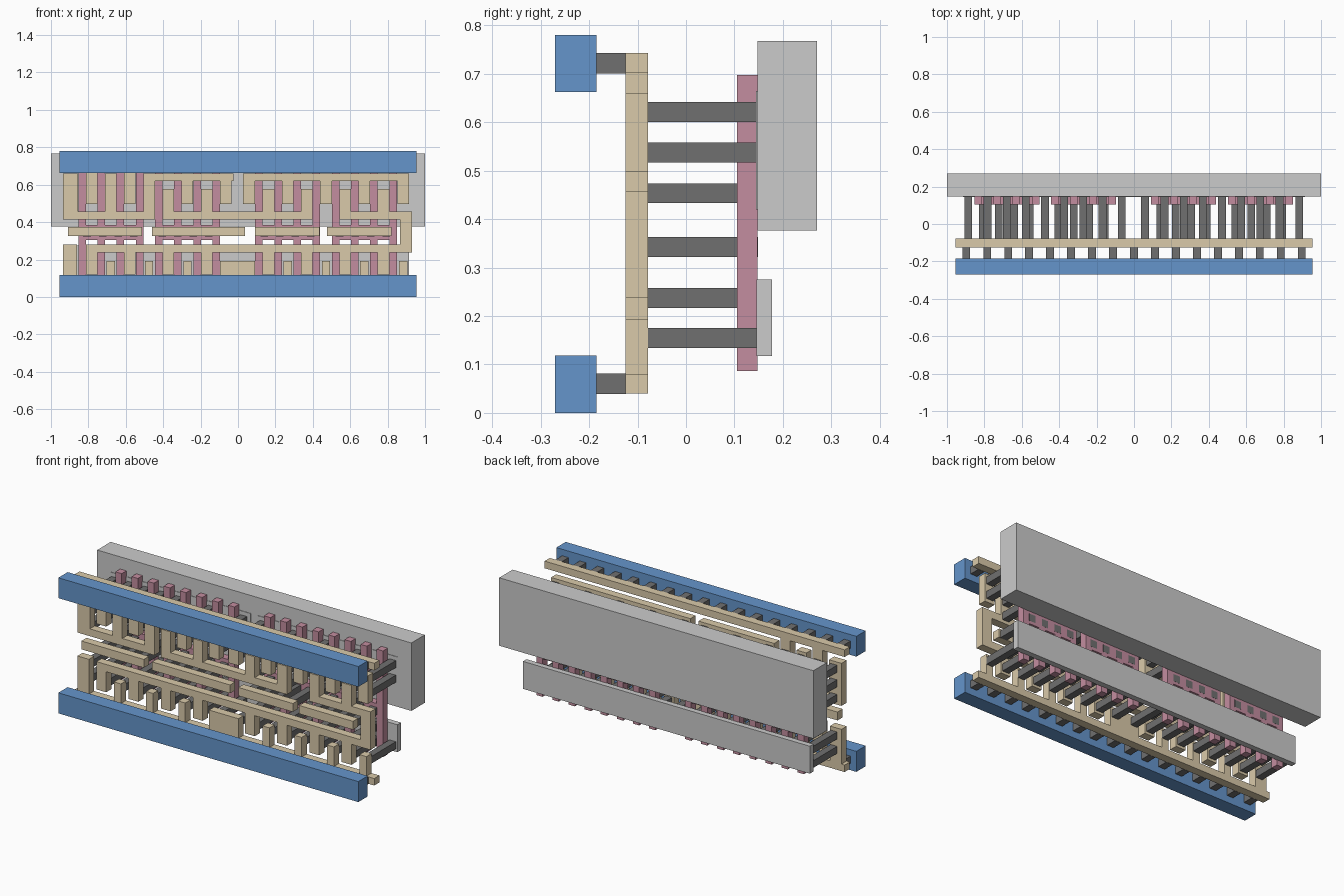
import bpy, bmesh
from mathutils import Matrix, Vector

if "Cube" in bpy.data.objects:
    bpy.data.objects.remove(bpy.data.objects["Cube"])


def material(name, rgb):
    m = bpy.data.materials.new(name)
    m.diffuse_color = (*rgb, 1)
    m.use_nodes = True
    m.node_tree.nodes["Principled BSDF"].inputs["Base Color"].default_value = m.diffuse_color
    return m


BLUE = material("blue_metal", (0.13, 0.30, 0.60))
TAN = material("tan_metal", (0.70, 0.59, 0.40))
PINK = material("pink_gate", (0.55, 0.27, 0.35))
DARK = material("dark_contact", (0.16, 0.16, 0.16))


def layer(name, y0, y1, rects, mat=None):
    """One object made of boxes; each rect is (x0, x1, z0, z1)."""
    bm = bmesh.new()
    for x0, x1, z0, z1 in rects:
        c = Vector(((x0 + x1) / 2, (y0 + y1) / 2, (z0 + z1) / 2))
        s = (x1 - x0, y1 - y0, z1 - z0)
        bmesh.ops.create_cube(bm, size=1, matrix=Matrix.Translation(c) @ Matrix.Diagonal((*s, 1)))
    me = bpy.data.meshes.new(name)
    bm.to_mesh(me)
    bm.free()
    ob = bpy.data.objects.new(name, me)
    bpy.context.collection.objects.link(ob)
    if mat:
        me.materials.append(mat)


def around(x, z0, z1, w):
    return (x - w / 2, x + w / 2, z0, z1)


# Column positions: 16 gates in four groups, fingers sit between them
PITCH = 0.1025
left_gates = [-0.834 + PITCH * i for i in range(8)]
right_gates = [0.112 + PITCH * i for i in range(8)]
gates = left_gates + right_gates
L = [-0.887] + [-0.783 + PITCH * i for i in range(7)] + [-0.065]
R = [0.059] + [0.163 + PITCH * i for i in range(7)] + [0.883]
FW = 0.062

# Base well and diffusion strips
layer("well", 0.148, 0.27, [(-1, 1, 0.377, 0.768)])
layer("upper_diffusion", 0.145, 0.178, [(-0.913, -0.022, 0.42, 0.665), (0.018, 0.913, 0.42, 0.665)])
layer("lower_diffusion", 0.1455, 0.178, [(-0.913, 0.913, 0.117, 0.275)])

# Gates with a strap joining each group of four
rects = [around(x, 0.087, 0.698, 0.04) for x in gates]
for i in range(0, 16, 4):
    rects.append((gates[i] - 0.02, gates[i + 3] + 0.02, 0.305, 0.385))
layer("gates", 0.105, 0.148, rects, PINK)

# Front rails and the studs behind them
layer("rails", -0.27, -0.185, [(-0.955, 0.955, 0, 0.118), (-0.955, 0.955, 0.663, 0.78)], BLUE)
layer("rail_studs", -0.186, -0.124,
      [around(0.1122 * i, z, z + 0.042, 0.041) for i in range(-8, 9) for z in (0.039, 0.701)], DARK)


def metal(name, rects):
    layer(name, -0.125, -0.078, rects, TAN)


# Power rail and its two fingers
metal("upper_comb", [(-0.955, 0.955, 0.702, 0.743)] + [around(L[i], 0.498, 0.71, FW) for i in (1, 3)])

# Ground rail, tall left finger, short fingers and wide middle pad
metal("lower_comb", [(-0.955, 0.955, 0.04, 0.08), (-0.935, -0.862, 0.07, 0.28),
                     (-0.097, 0.09, 0.07, 0.193)]
      + [around(x, 0.07, 0.193, 0.044) for x in (L[2], L[4], L[6], R[2], R[4], R[6], R[8])])

# First stage link: low bar on the left, high bar over group two
metal("first_link", [(-0.935, L[4] + FW / 2, 0.415, 0.457), (L[4] - FW / 2, -0.025, 0.62, 0.66),
                     (-0.935, -0.856, 0.415, 0.66)]
      + [around(L[i], 0.415, 0.66, FW) for i in (2, 4)]
      + [around(L[i], 0.498, 0.66, FW) for i in (6, 8)])

# Second stage link: low bar across groups two and three
metal("second_link", [(L[5] - FW / 2, R[3] + FW / 2, 0.415, 0.457)]
      + [around(x, 0.415, 0.577, FW) for x in (L[5], L[7], R[1], R[3])])

# Third stage link: high bar over groups three and four
metal("third_link", [(0.027, 0.914, 0.62, 0.66)]
      + [around(R[i], 0.498, 0.66, FW) for i in (0, 2, 4, 6, 8)])

# Output: long lower bar, right column, upper return bar
metal("output_link", [(L[1] - FW / 2, 0.93, 0.238, 0.28), (0.866, 0.93, 0.238, 0.457),
                      (R[5] - FW / 2, 0.93, 0.415, 0.457)]
      + [around(R[i], 0.415, 0.577, FW) for i in (5, 7)]
      + [around(x, 0.12, 0.28, FW) for x in L[1:8:2] + R[1:8:2]])

# Input bars in front of the gate straps
metal("input_bars", [(-0.91, -0.512, 0.325, 0.373), (-0.46, 0.037, 0.325, 0.373),
                     (0.09, 0.437, 0.325, 0.373), (0.477, 0.82, 0.325, 0.373)])

# Contact posts: input posts, then upper and lower diffusion posts
CW = 0.041
posts = [around(s + 0.083 * i, 0.322, 0.363, CW) for s in (-0.807, -0.405, 0.14, 0.543) for i in range(4)]
layer("input_posts", -0.079, 0.1485, posts, DARK)

low, mid, high = 0.433, 0.517, 0.601
pairs = [(x, (mid, high)) for x in (L[1], L[3], L[6], L[8], R[0], R[2], R[4], R[6], R[8])]
pairs += [(x, (low, mid, high)) for x in (L[0], L[2], L[4])]
pairs += [(x, (low, mid)) for x in (L[5], L[7], R[1], R[3], R[5], R[7])]
pairs += [(x, (0.134, 0.217)) for x in [L[0]] + L[1:8:2] + R[1:8:2]]
pairs += [(x, (0.134,)) for x in L[2::2] + R[0::2]]
layer("diffusion_posts", -0.079, 0.146, [around(x, z, z + CW, CW) for x, zs in pairs for z in zs], DARK)
